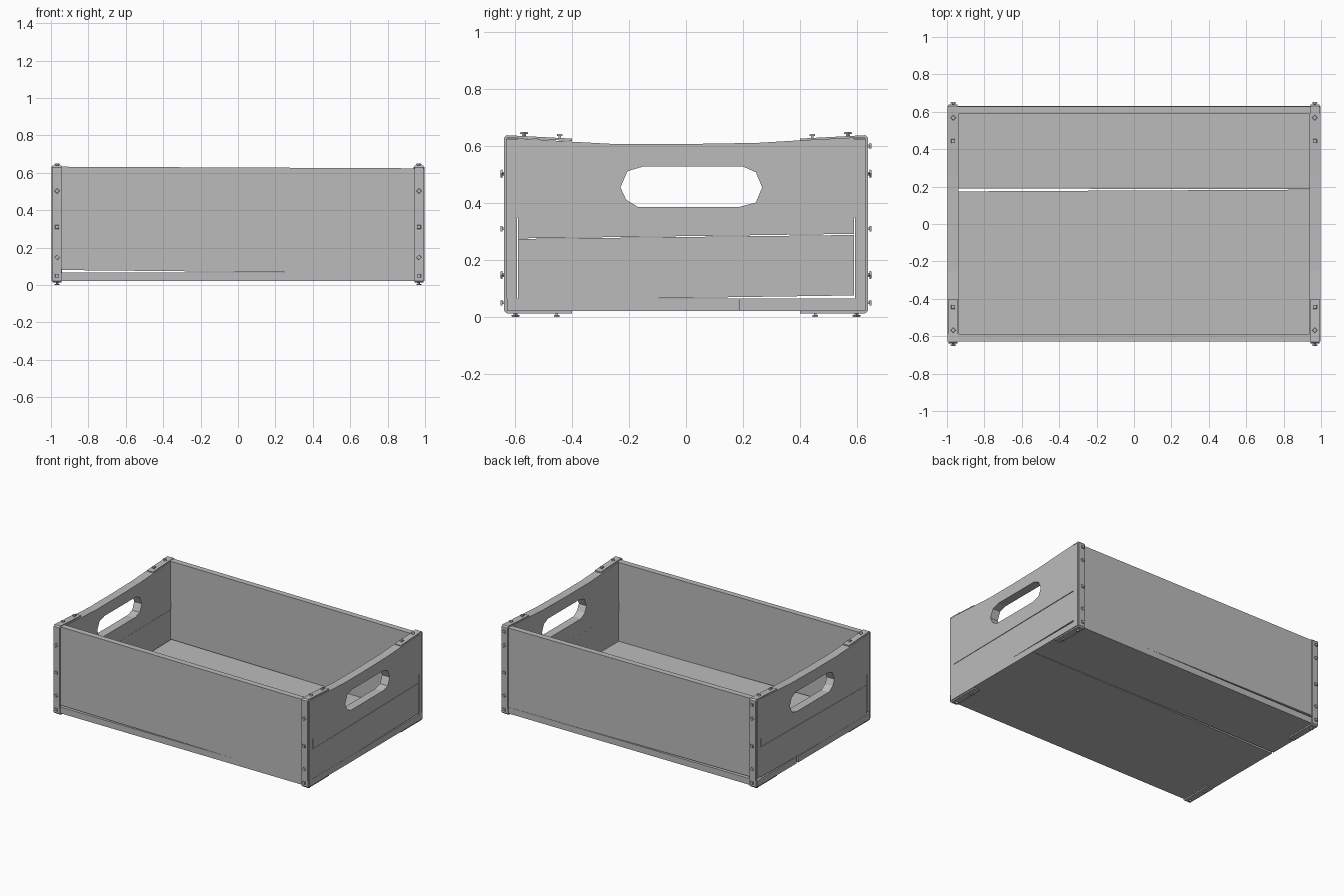
import bpy, bmesh, math
from mathutils import Vector, Matrix

if "Cube" in bpy.data.objects:
    bpy.data.objects.remove(bpy.data.objects["Cube"])

grey = bpy.data.materials.new("plain grey")
grey.diffuse_color = (0.5, 0.5, 0.5, 1)
grey.use_nodes = True
grey.node_tree.nodes["Principled BSDF"].inputs["Base Color"].default_value = grey.diffuse_color


def prism(name, pts, axis, a, b):
    """Extrude a flat outline along an axis, from a to b."""
    place = {"x": lambda u, v, w: (w, u, v),
             "y": lambda u, v, w: (u, w, v),
             "z": lambda u, v, w: (u, v, w)}[axis]
    bm = bmesh.new()
    lo = [bm.verts.new(place(u, v, a)) for u, v in pts]
    hi = [bm.verts.new(place(u, v, b)) for u, v in pts]
    bm.faces.new(lo)
    bm.faces.new(hi)
    n = len(pts)
    for i in range(n):
        j = (i + 1) % n
        bm.faces.new((lo[i], lo[j], hi[j], hi[i]))
    bmesh.ops.recalc_face_normals(bm, faces=bm.faces)
    me = bpy.data.meshes.new(name)
    bm.to_mesh(me)
    bm.free()
    me.materials.append(grey)
    ob = bpy.data.objects.new(name, me)
    bpy.context.collection.objects.link(ob)
    return ob


# Floor boards with a narrow wedge-shaped gap
prism("floor_board_wide", [(-0.997, -0.627), (0.997, -0.627), (0.997, 0.184), (-0.997, 0.174)], "z", 0.022, 0.066)
prism("floor_board_narrow", [(-0.997, 0.19), (0.997, 0.186), (0.997, 0.63), (-0.997, 0.63)], "z", 0.022, 0.066)

# Long side walls, two boards each; the lower board is slightly thinner inside
for s, side in ((-1, "front"), (1, "back")):
    prism(side + "_lower_board", [(-0.997, 0.081), (0.4, 0.067), (0.997, 0.066), (0.997, 0.35), (-0.997, 0.35)],
          "y", s * 0.592, s * 0.629)
    prism(side + "_upper_board", [(-0.997, 0.35), (0.997, 0.35), (0.997, 0.624), (-0.997, 0.633)],
          "y", s * 0.588, s * 0.629)

# End walls: plain lower board, dipped upper board with a hand hole
dip = [(0.59, 0.63), (0.4, 0.62), (0.25, 0.611), (0, 0.607), (-0.25, 0.607), (-0.4, 0.615), (-0.59, 0.627)]
hole = [(-0.23, 0.455), (-0.205, 0.512), (-0.15, 0.528), (0.2, 0.528), (0.245, 0.508),
        (0.267, 0.455), (0.245, 0.402), (0.19, 0.387), (-0.17, 0.387), (-0.21, 0.412)]
for s, side in ((-1, "left"), (1, "right")):
    prism(side + "_end_lower_board", [(-0.59, 0.066), (-0.1, 0.066), (0.59, 0.076), (0.59, 0.288), (-0.59, 0.274)],
          "x", s * 0.94, s * 0.996)
    upper = prism(side + "_end_upper_board", [(-0.59, 0.276), (0.59, 0.292)] + dip, "x", s * 0.937, s * 0.997)
    cutter = prism(side + "_hand_hole_cutter", hole, "x", s * 0.9, s * 1.04)
    cutter.hide_render = True
    cutter.hide_viewport = True
    cut = upper.modifiers.new("hand_hole", "BOOLEAN")
    cut.operation = "DIFFERENCE"
    cut.solver = "EXACT"
    cut.object = cutter

# Nail: thin shank with a square head, pointing along +z
bm = bmesh.new()
for r, z0, z1 in ((0.007, -0.004, 0.008), (0.0145, 0.006, 0.013)):
    bmesh.ops.create_cone(bm, cap_ends=True, segments=4, radius1=r, radius2=r * 0.85,
                          depth=z1 - z0, matrix=Matrix.Translation((0, 0, (z0 + z1) / 2)))
nail_mesh = bpy.data.meshes.new("nail")
bm.to_mesh(nail_mesh)
bm.free()
nail_mesh.materials.append(grey)


def nail(loc, direction, twist):
    ob = bpy.data.objects.new("nail", nail_mesh)
    bpy.context.collection.objects.link(ob)
    turn = Vector(direction).to_track_quat("Z", "Y").to_matrix().to_4x4()
    ob.matrix_world = Matrix.Translation(loc) @ turn @ Matrix.Rotation(twist, 4, "Z")


# Corner straps wrapping under, up and over each corner, with their nails
strap = [(0.4, 0.013), (0.628, 0.013), (0.638, 0.022), (0.639, 0.628), (0.630, 0.638), (0.4, 0.626),
         (0.4, 0.618), (0.628, 0.629), (0.629, 0.622), (0.629, 0.022), (0.4, 0.022)]
for sx in (-1, 1):
    for sy in (-1, 1):
        prism("corner_strap", [(sy * y, z) for y, z in strap], "x", sx * 0.944, sx * 0.991)
        x = sx * 0.967
        for i, z in enumerate((0.05, 0.148, 0.31, 0.503) + ((0.6,) if sy > 0 else ())):
            nail((x, sy * 0.638, z), (0, sy, 0), (i + 1) % 2 * math.pi / 4)
        for i, (y, z) in enumerate(((0.568, 0.636), (0.443, 0.629))):
            nail((x, sy * y, z), (0, 0, 1), i * math.pi / 4)
        for i, y in enumerate((0.598, 0.453)):
            nail((x, sy * y, 0.013), (0, 0, -1), i * math.pi / 4)
